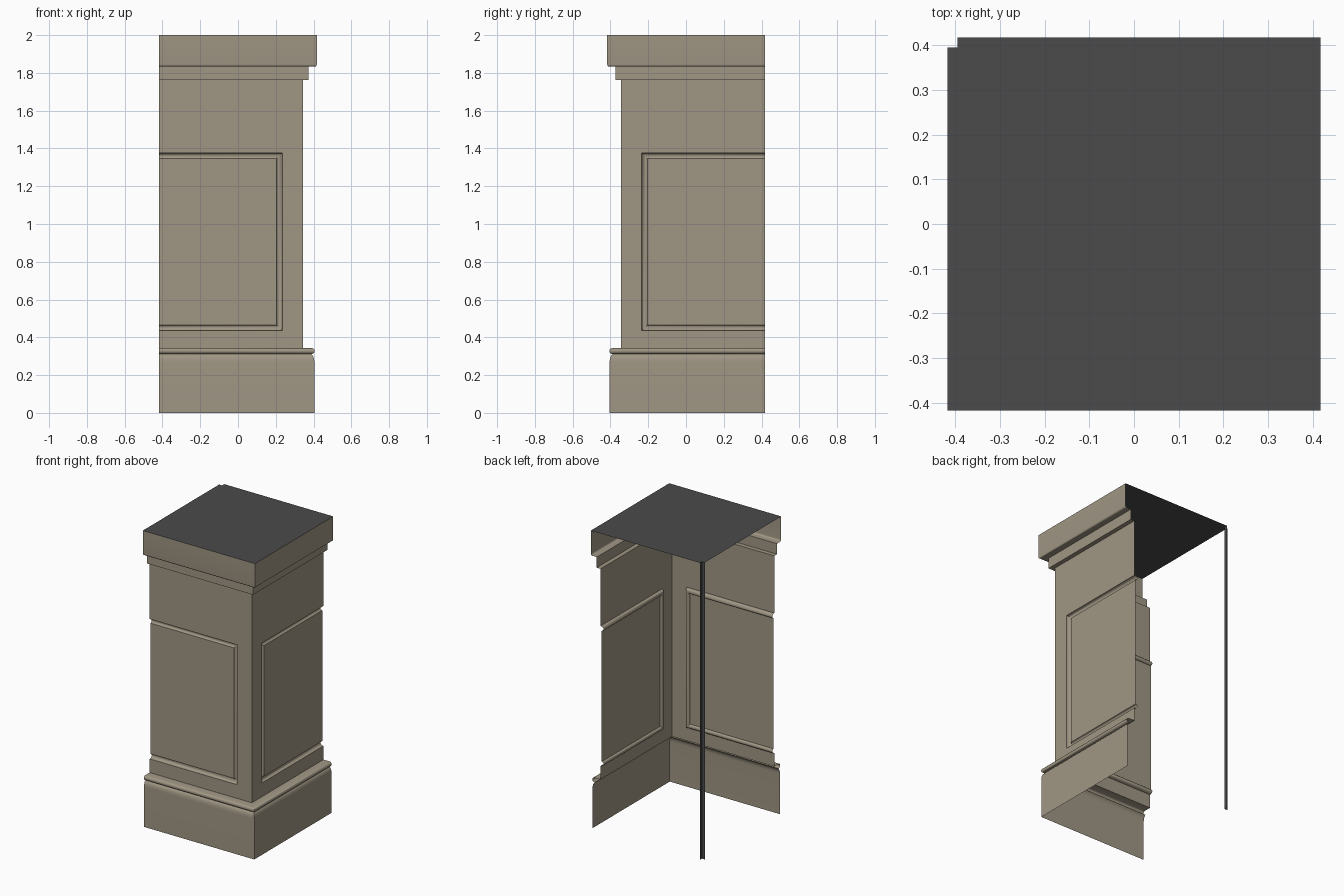
import bpy, bmesh, math
from mathutils import Matrix

if "Cube" in bpy.data.objects:
    bpy.data.objects.remove(bpy.data.objects["Cube"])

L = 0.417        # half width of the whole pillar
SHAFT = 0.344    # distance of the shaft face from the axis
NOTCH = 0.395    # inner edge of the back-left corner notch


def material(name, rgb):
    m = bpy.data.materials.new(name)
    m.diffuse_color = (*rgb, 1)
    m.use_nodes = True
    m.node_tree.nodes["Principled BSDF"].inputs["Base Color"].default_value = m.diffuse_color
    return m


stone = material("stone", (0.35, 0.305, 0.23))
dark = material("dark", (0.07, 0.07, 0.07))


def finish(bm, name, mat, mirrored=True):
    """Reflect the front piece onto the right side, weld the corner, make the object."""
    if mirrored:
        new = bmesh.ops.duplicate(bm, geom=bm.verts[:] + bm.edges[:] + bm.faces[:])["geom"]
        swap = Matrix(((0, -1, 0), (-1, 0, 0), (0, 0, 1)))
        for v in (g for g in new if isinstance(g, bmesh.types.BMVert)):
            v.co = swap @ v.co
        bmesh.ops.reverse_faces(bm, faces=[g for g in new if isinstance(g, bmesh.types.BMFace)])
        bmesh.ops.remove_doubles(bm, verts=bm.verts[:], dist=0.0005)
    me = bpy.data.meshes.new(name)
    bm.to_mesh(me)
    bm.free()
    me.materials.append(mat)
    ob = bpy.data.objects.new(name, me)
    bpy.context.collection.objects.link(ob)
    bpy.ops.object.select_all(action='DESELECT')
    ob.select_set(True)
    bpy.context.view_layer.objects.active = ob
    bpy.ops.object.shade_smooth_by_angle(angle=math.radians(35))


def moulding(name, profile):
    """Sweep a (distance, height) profile, top to bottom, along the front with a mitred corner."""
    bm = bmesh.new()
    rows = [(bm.verts.new((-L, -r, z)), bm.verts.new((r, -r, z))) for r, z in profile]
    for (tl, tr), (bl, br) in zip(rows, rows[1:]):
        bm.faces.new((tl, bl, br, tr))
    finish(bm, name, stone)


def arc(cx, cz, rx, rz, a0, a1, n=6):
    return [(cx + rx * math.cos(math.radians(a0 + (a1 - a0) * i / n)),
             cz + rz * math.sin(math.radians(a0 + (a1 - a0) * i / n))) for i in range(n + 1)]


# Cornice: tall slab with a rounded lower lip above a narrow fascia
moulding("cornice", [(L, 2.0)] + arc(L - 0.012, 1.845, 0.012, 0.012, 0, -90)
         + [(0.373, 1.833), (0.373, 1.762), (SHAFT, 1.762)])

# Base: rounded bead, small neck, then a curve into the plinth
moulding("base", [(SHAFT, 0.343)] + arc(0.393, 0.328, 0.013, 0.015, 90, -90)
         + [(0.388, 0.313)] + arc(0.388, 0.27, 0.016, 0.038, 75, 0) + [(0.404, 0.0)])

# Shaft: face with a half-round groove framing a slightly recessed panel
bm = bmesh.new()
rings = [(SHAFT, 1.762, 0.343, 0.0)]
WIDTH, RECESS, DEPTH, N = 0.031, 0.008, 0.022, 8
for i in range(N + 1):
    t = i / N
    d = WIDTH * (1 - math.cos(math.pi * t)) / 2
    rings.append((0.235 - d, 1.377 - d, 0.435 + d,
                  RECESS * t + (DEPTH - RECESS / 2) * math.sin(math.pi * t)))
loops = [[bm.verts.new((x, -SHAFT + y, z)) for x, z in
          ((-L, top), (right, top), (right, low), (-L, low))]
         for right, top, low, y in rings]
for o, n in zip(loops, loops[1:]):
    for i in range(3):
        bm.faces.new((o[i], n[i], n[i + 1], o[i + 1]))
bm.faces.new(loops[-1][::-1])
finish(bm, "panelled_shaft", stone)

# Top cover with the notched back-left corner
bm = bmesh.new()
notch = [(-NOTCH, L), (-NOTCH, NOTCH), (-L, NOTCH)]
bm.faces.new([bm.verts.new((x, y, 2.0)) for x, y in [(-L, -L), (L, -L), (L, L)] + notch])
finish(bm, "top_cover", dark, False)

# Thin angled strip dropping from the notch to the ground
bm = bmesh.new()
cols = [(bm.verts.new((x, y, 0)), bm.verts.new((x, y, 2.0))) for x, y in notch]
for a, b in zip(cols, cols[1:]):
    bm.faces.new((a[0], b[0], b[1], a[1]))
finish(bm, "back_corner_strip", dark, False)
